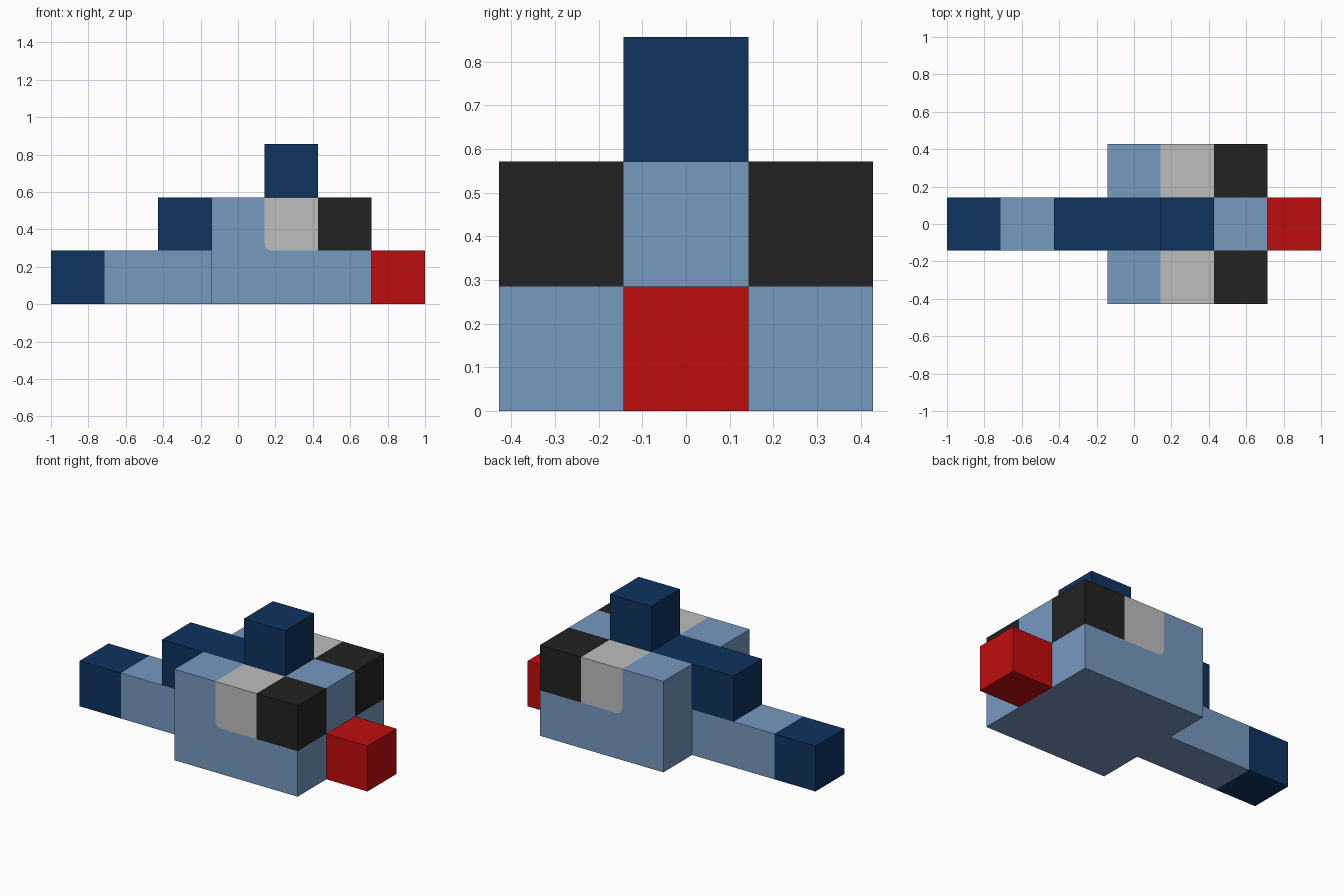
import bpy
import bmesh
import math
from mathutils import Vector

if "Cube" in bpy.data.objects:
    bpy.data.objects.remove(bpy.data.objects["Cube"], do_unlink=True)

U = 2 / 7  # one block


def make_material(name, rgb):
    mat = bpy.data.materials.new(name)
    mat.use_nodes = True
    mat.diffuse_color = (*rgb, 1)
    mat.node_tree.nodes["Principled BSDF"].inputs["Base Color"].default_value = (*rgb, 1)
    return mat


LIGHT = make_material("light_blue", (0.184, 0.319, 0.527))
DARK = make_material("dark_blue", (0.0044, 0.033, 0.117))
GREY = make_material("pale_grey", (0.515, 0.515, 0.52))
BLACK = make_material("charcoal", (0.016, 0.016, 0.016))
RED = make_material("red", (0.527, 0.004, 0.004))


def block_mesh(lo, hi):
    """Box between two corners in block units, cut along every block line."""
    bm = bmesh.new()
    bmesh.ops.create_cube(bm, size=1)
    for v in bm.verts:
        v.co = [(lo[i] if v.co[i] < 0 else hi[i]) * U for i in range(3)]
    for axis in range(3):
        normal = Vector([float(i == axis) for i in range(3)])
        for k in range(1, round(hi[axis] - lo[axis])):
            bmesh.ops.bisect_plane(bm, geom=bm.verts[:] + bm.edges[:] + bm.faces[:],
                                   plane_co=normal * (lo[axis] + k) * U, plane_no=normal)
    return bm


def finish(name, bm, mats, rule=None):
    """Turn the mesh into an object, colouring faces by a rule on centre and normal."""
    bm.normal_update()
    if rule:
        for f in bm.faces:
            f.material_index = mats.index(rule(f.calc_center_median() / U, f.normal))
    mesh = bpy.data.meshes.new(name)
    bm.to_mesh(mesh)
    bm.free()
    for m in mats:
        mesh.materials.append(m)
    obj = bpy.data.objects.new(name, mesh)
    bpy.context.collection.objects.link(obj)
    return obj


def round_corner(bm, y, radius):
    """Cut a rounded lower rear corner into the cheek panel on one side."""
    corner = Vector((0.5 * U, y * U, U))
    face = min(bm.faces, key=lambda f: (f.calc_center_median() - Vector((U, y * U, 1.5 * U))).length)
    vert = min(face.verts, key=lambda v: (v.co - corner).length)
    ends = []
    for edge in [e for e in vert.link_edges if e in face.edges[:]]:
        ends.append(bmesh.utils.edge_split(edge, vert, radius / edge.calc_length())[1])
    # order the ends: first on the upright edge, second on the bottom edge
    ends.sort(key=lambda v: -v.co.z)
    centre = corner + Vector((radius, 0, radius))
    arc = [centre + Vector((-math.cos(a), 0, -math.sin(a))) * radius
           for a in (math.pi / 2 * i / 5 for i in range(1, 5))]
    bmesh.utils.face_split(face, ends[0], ends[1], coords=arc)


# Body with cheeks, eye patches and back stripe
def body_colour(c, n):
    if c.z > 1.01:
        outer = abs(c.y) > 0.5
        if outer and c.x > 1.5:
            return BLACK
        if outer and 0.6 < c.x < 1.5:
            return GREY
        if not outer and n.z > 0.5 and c.x < 1.5:
            return DARK
    return LIGHT


body = block_mesh((-0.5, -1.5, 0), (2.5, 1.5, 2))
for side in (-1.5, 1.5):
    round_corner(body, side, 0.04)
finish("body", body, [LIGHT, DARK, GREY, BLACK], body_colour)

# Tail with a dark tip
finish("tail", block_mesh((-3.5, -0.5, 0), (-0.5, 0.5, 1)), [LIGHT, DARK],
       lambda c, n: DARK if c.x < -2.5 else LIGHT)

# Single blocks: back hump, crest and beak
for name, lo, mat in (("back_hump", (-1.5, -0.5, 1), DARK),
                      ("crest", (0.5, -0.5, 2), DARK),
                      ("beak", (2.5, -0.5, 0), RED)):
    finish(name, block_mesh(lo, [v + 1 for v in lo]), [mat])
